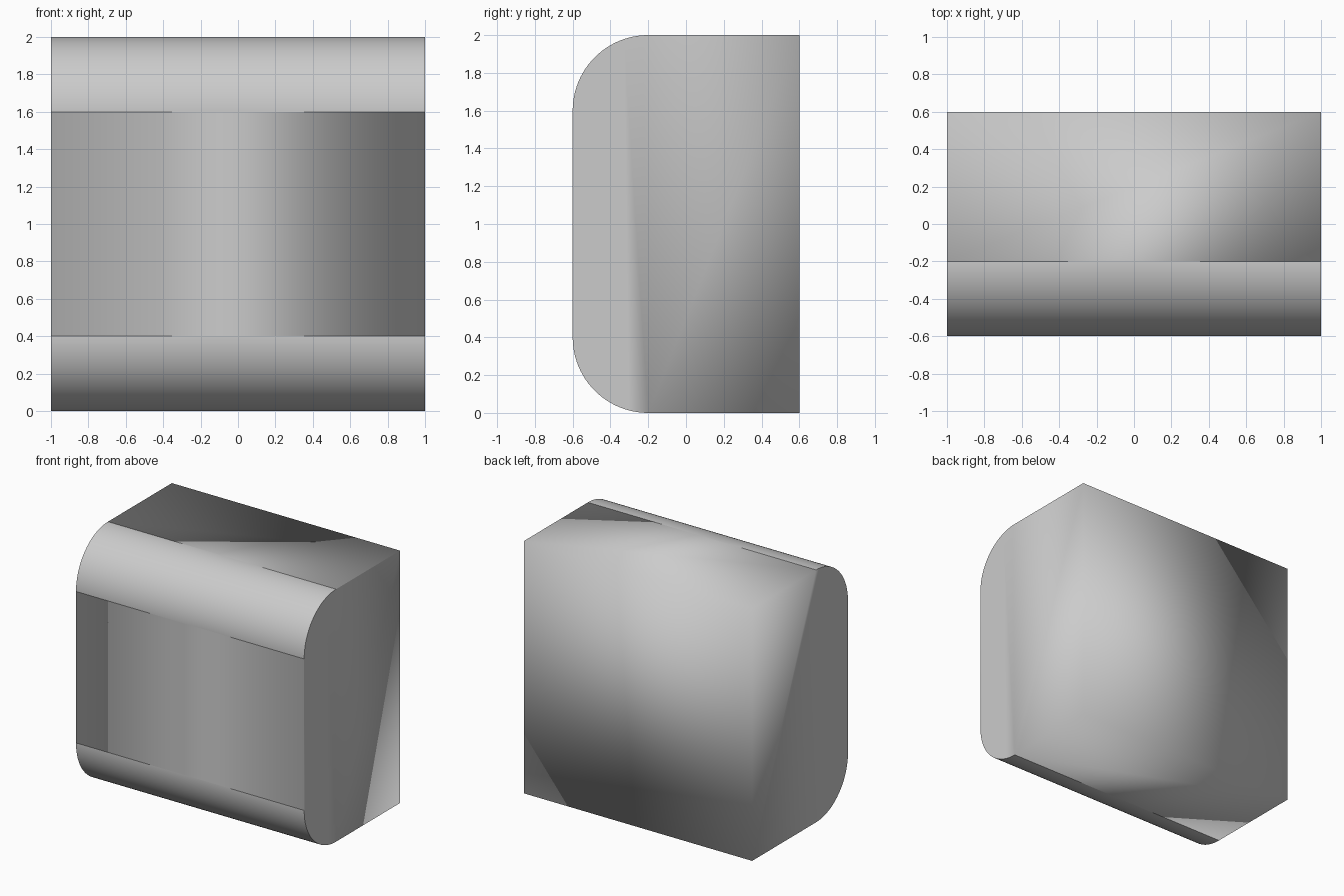
import bpy

if "Cube" in bpy.data.objects:
    bpy.data.objects.remove(bpy.data.objects["Cube"])

# Block body: 2 wide, 1.2 deep, 2 tall, standing on the ground
bpy.ops.mesh.primitive_cube_add(size=2, location=(0, 0, 0))
body = bpy.context.object
body.name = "rounded_block"
mesh = body.data
for v in mesh.vertices:
    v.co.y *= 0.6
    v.co.z += 1.0

# Smooth shading over the whole block
for p in mesh.polygons:
    p.use_smooth = True

# Mark only the two horizontal front edges for rounding
weights = mesh.attributes.new("bevel_weight_edge", 'FLOAT', 'EDGE')
for e in mesh.edges:
    a, b = (mesh.vertices[i].co for i in e.vertices)
    if a.y < 0 and b.y < 0 and abs(a.z - b.z) < 1e-4:
        weights.data[e.index].value = 1.0

# Rounded front top and bottom
bevel = body.modifiers.new("front_rounding", 'BEVEL')
bevel.limit_method = 'WEIGHT'
bevel.width = 0.4
bevel.segments = 24
bevel.harden_normals = True
